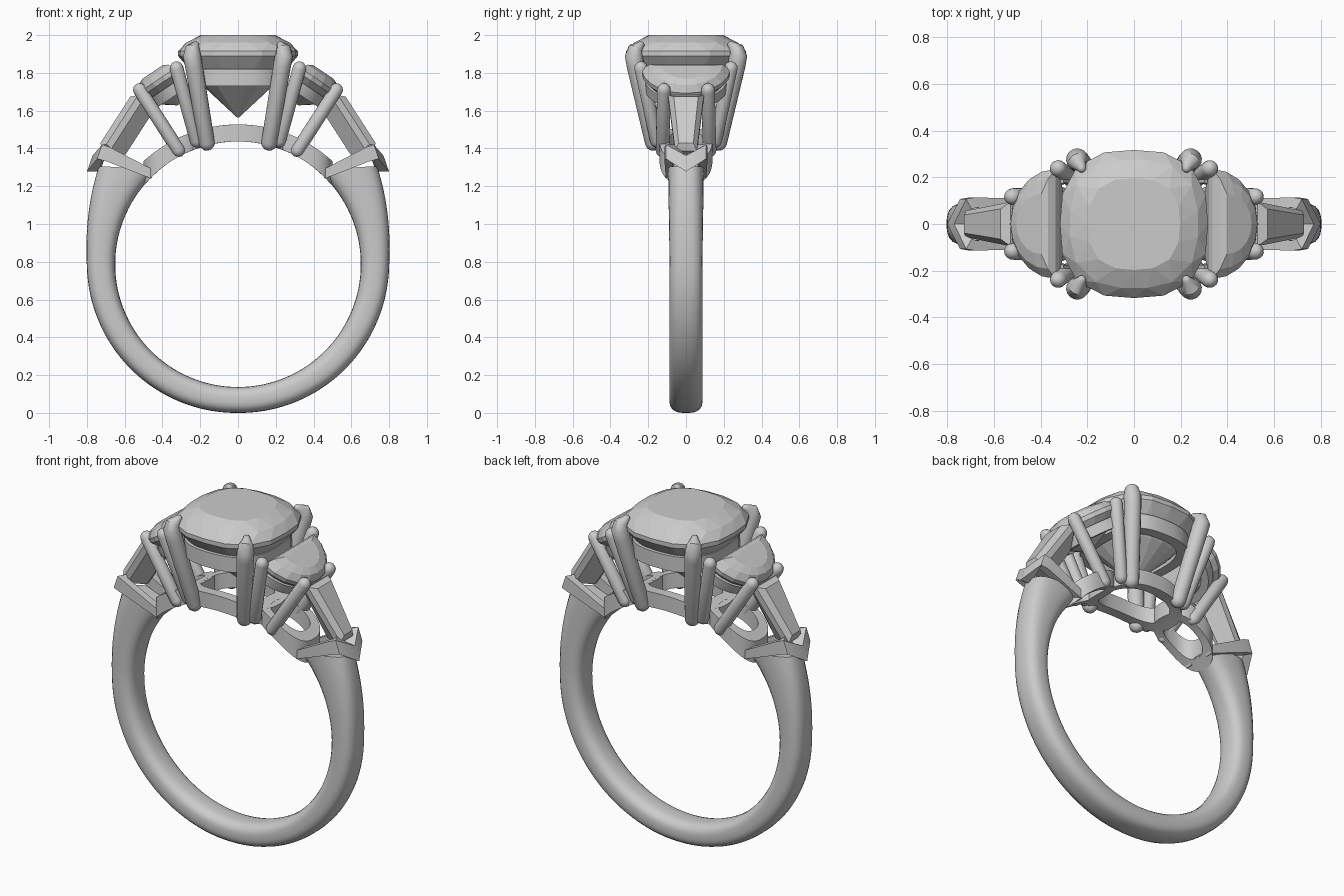
import bpy, bmesh
from math import sin, cos, pi, radians, sqrt
from mathutils import Vector

cube = bpy.data.objects.get("Cube")
if cube:
    bpy.data.objects.remove(cube, do_unlink=True)

GREY = (0.6, 0.6, 0.6, 1.0)
mat = bpy.data.materials.new("soft_grey")
mat.use_nodes = True
mat.diffuse_color = GREY
mat.node_tree.nodes["Principled BSDF"].inputs["Base Color"].default_value = GREY

CENTRE_Z = 0.787   # centre of the finger hole
INNER = 0.65       # radius of the finger hole
RAIL = 0.74        # outer radius of the gallery base


def loft(name, rings, loop=False, smooth=True, facet=False):
    """Bridge equal-sized rings of points into one closed skin."""
    bm = bmesh.new()
    rows = [[bm.verts.new(p) for p in ring] for ring in rings]
    n = len(rows[0])
    pairs = list(zip(rows, rows[1:]))
    if loop:
        pairs.append((rows[-1], rows[0]))
    for a, b in pairs:
        for i in range(n):
            j = (i + 1) % n
            bm.faces.new((a[i], a[j], b[j], b[i]))
    if facet:
        bmesh.ops.triangulate(bm, faces=bm.faces[:])
    if not loop:
        bm.faces.new(rows[0])
        bm.faces.new(rows[-1])
    bmesh.ops.recalc_face_normals(bm, faces=bm.faces[:])
    mesh = bpy.data.meshes.new(name)
    bm.to_mesh(mesh)
    bm.free()
    mesh.materials.append(mat)
    obj = bpy.data.objects.new(name, mesh)
    bpy.context.collection.objects.link(obj)
    if smooth:
        bpy.ops.object.select_all(action='DESELECT')
        obj.select_set(True)
        bpy.context.view_layer.objects.active = obj
        bpy.ops.object.shade_smooth_by_angle(angle=radians(40))
    return obj


def superellipse(a, b, power, count, shift=0.0):
    pts = []
    for i in range(count):
        t = 2 * pi * (i + shift) / count
        c, s = cos(t), sin(t)
        k = (abs(c) ** power + abs(s) ** power) ** (-1 / power)
        pts.append((a * c * k, b * s * k))
    return pts


def wire(name, points, radii, sides=16):
    """Round wire through the points, with domed ends."""
    pts = [Vector(p) for p in points]
    rad = list(radii)
    for end in (0, -1):
        step = (pts[end] - pts[1 if end == 0 else -2]).normalized()
        tip, r = pts[end].copy(), rad[end]
        for t in (30, 60, 85):
            q, w = tip + step * r * sin(radians(t)), r * cos(radians(t))
            if end == 0:
                pts.insert(0, q)
                rad.insert(0, w)
            else:
                pts.append(q)
                rad.append(w)
    rings = []
    ref = Vector((0.3, 1, 0.2)) if abs((pts[-1] - pts[0]).normalized().y) < 0.7 else Vector((1, 0, 0.9))
    for i, p in enumerate(pts):
        d = (pts[min(i + 1, len(pts) - 1)] - pts[max(i - 1, 0)]).normalized()
        side = d.cross(ref).normalized()
        up = side.cross(d)
        rings.append([p + (side * cos(2 * pi * k / sides) + up * sin(2 * pi * k / sides)) * rad[i]
                      for k in range(sides)])
    return loft(name, rings)


def on_finger(x, y, r):
    return (x, y, CENTRE_Z + sqrt(r * r - x * x))


def gallery_loop(name, cx, ax, ay, thick):
    """Base loop that follows the curve of the finger."""
    outer = superellipse(ax, ay, 2.6, 48)
    inner = superellipse(ax - thick, ay - thick, 2.6, 48)
    rings = []
    for (xo, yo), (xi, yi) in zip(outer, inner):
        rings.append([on_finger(cx + xo, yo, INNER), on_finger(cx + xo, yo, RAIL),
                      on_finger(cx + xi, yi, RAIL), on_finger(cx + xi, yi, INNER)])
    return loft(name, rings, loop=True)


# Shank: swept section, thicker at the shoulders, with slanted ends
section = superellipse(1, 1, 2.8, 28)
rings = []
for i in range(97):
    s = i / 48 - 1
    e = max(0, abs(s) - 0.7) / 0.3
    outer = CENTRE_Z + 0.013 * min(1, abs(s) / 0.7) + 0.1 * e ** 1.8
    half_width = 0.087 + 0.008 * e
    ring = []
    for u, v in section:
        f = (u + 1) / 2
        ang = radians(-90 + s * (137 + (125 - 137) * f))
        r = INNER + (outer - INNER) * f
        ring.append((r * cos(ang), v * half_width, CENTRE_Z + r * sin(ang)))
    rings.append(ring)
loft("shank", rings)

# Centre stone: faceted cushion from table down to culet
cut = [(0.62, 2.0, 0), (0.87, 1.96, 0.5), (1, 1.915, 0), (1, 1.89, 0),
       (0.6, 1.735, 0.5), (0.02, 1.565, 0)]
loft("centre_stone",
     [[(x * k, y * k, z) for x, y in superellipse(0.317, 0.317, 2.7, 16, shift)]
      for k, z, shift in cut], smooth=False, facet=True)

# Rail around the centre stone
out_pts = superellipse(0.265, 0.28, 2.6, 48)
in_pts = superellipse(0.205, 0.22, 2.6, 48)
loft("centre_rail", [[(*o, 1.73), (*o, 1.82), (*i, 1.82), (*i, 1.73)]
                     for o, i in zip(out_pts, in_pts)], loop=True)

gallery_loop("centre_base_loop", 0, 0.27, 0.19, 0.06)

for sx, side in ((1, "left"), (-1, "right")):
    # Half-moon stone, tilted outwards
    tilt = radians(34)

    def place(u, v, h):
        return (sx * (0.33 + u * cos(tilt) + h * sin(tilt)), v,
                1.815 - u * sin(tilt) + h * cos(tilt))

    moon = [(0.235 * sin(pi * k / 10), -0.235 * cos(pi * k / 10)) for k in range(11)]
    cu = 0.09
    loft("half_moon_stone_" + side,
         [[place(cu + (u - cu) * k, v * k, h) for u, v in moon]
          for k, h in ((0.55, 0.06), (0.82, 0.045), (1, 0.01), (1, -0.015),
                       (0.6, -0.1), (0.05, -0.16))], smooth=False)

    # Curved rail under the half-moon stone
    rail = []
    for k in range(25):
        a = pi * k / 24
        ring = []
        for d, h in ((0, -0.11), (0, -0.05), (0.045, -0.05), (0.045, -0.11)):
            ring.append(place((0.215 - d) * sin(a), -(0.22 - d) * cos(a), h))
        rail.append(ring)
    loft("half_moon_rail_" + side, rail)

    # Tapered baguette stone
    start, end = Vector((0.525, 0, 1.68)), Vector((0.715, 0, 1.385))
    along = (end - start).normalized()
    normal = Vector((-along.z, 0, along.x))
    rings = []
    for inset, k, h in ((0.03, 0.68, 0.035), (0, 1, 0.005), (0, 1, -0.03), (0.05, 0.15, -0.11)):
        a = start + along * inset + normal * h
        b = end - along * inset + normal * h
        rings.append([(sx * p.x, y * k, p.z) for p, y in
                      ((a, -0.095), (a, 0.095), (b, 0.057), (b, -0.057))])
    loft("baguette_stone_" + side, rings, smooth=False)

    gallery_loop("side_base_loop_" + side, sx * 0.345, 0.155, 0.14, 0.05)

    # V-shaped cap gripping the outer end of the baguette
    arm = [(0.45, -0.085, 1.262), (0.69, -0.092, 1.37), (0.72, -0.085, 1.383)]
    path = arm + [(0.75, 0, 1.32)] + [(x, -y, z) for x, y, z in reversed(arm)]
    flat = [0.022, 0.036, 0.038]
    cap = []
    for (x, y, z), r in zip(path, flat + [0.042] + flat[::-1]):
        inner = 1 if y == 0 else 0.35
        sign = 0 if y == 0 else (1 if y > 0 else -1)
        out = Vector((0.035 * inner if x > 0.7 else 0, sign * 0.022, 0))
        lift = Vector((-0.35 * r, 0, r))
        p = Vector((x, y, z))
        cap.append([(sx * q.x, q.y, q.z) for q in
                    (p + out + lift, p + out - lift, p - out - lift, p - out + lift)])
    loft("v_cap_" + side, cap)

    for sy, end_name in ((-1, "front"), (1, "back")):
        tag = side + "_" + end_name
        # Claw over the corner of the centre stone
        wire("centre_prong_" + tag,
             [(sx * 0.165, sy * 0.175, 1.43), (sx * 0.234, sy * 0.268, 1.84),
              (sx * 0.243, sy * 0.276, 1.89), (sx * 0.241, sy * 0.268, 1.925),
              (sx * 0.225, sy * 0.24, 1.948)],
             [0.042, 0.047, 0.048, 0.04, 0.02])
        # Straight prongs holding the half-moon stone
        wire("inner_side_prong_" + tag,
             [(sx * 0.22, sy * 0.155, 1.44), (sx * 0.325, sy * 0.238, 1.825)], [0.035, 0.036])
        wire("outer_side_prong_" + tag,
             [(sx * 0.315, sy * 0.125, 1.39), (sx * 0.52, sy * 0.117, 1.71)], [0.036, 0.036])
